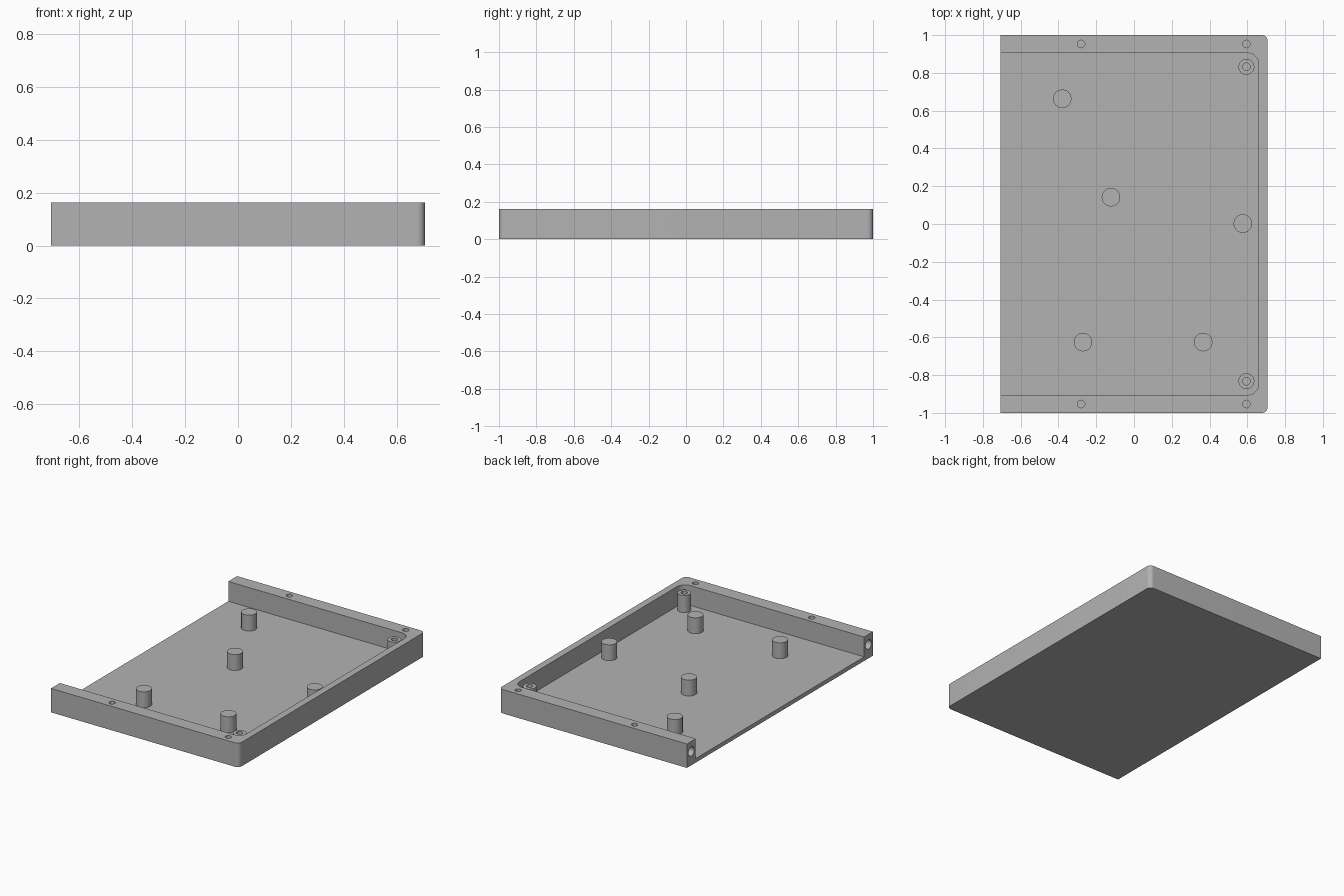
import bpy
import bmesh
from math import sin, cos, pi

if "Cube" in bpy.data.objects:
    bpy.data.objects.remove(bpy.data.objects["Cube"], do_unlink=True)

# Main dimensions
OPEN_X, END_X, HALF_Y = -0.707, 0.707, 1.0
HEIGHT, FLOOR = 0.163, 0.028
INNER_X, INNER_Y = 0.66, 0.905
POST_TOP, BOSS_TOP = 0.136, 0.145
HOLE_R, BOSS_X = 0.02, 0.595

grey = bpy.data.materials.new("plain grey")
grey.use_nodes = True
colour = (0.45, 0.45, 0.45, 1)
grey.diffuse_color = colour
grey.node_tree.nodes["Principled BSDF"].inputs["Base Color"].default_value = colour


def prism(name, outline, z0, z1):
    """Extrude a counter-clockwise outline from z0 to z1."""
    bm = bmesh.new()
    base = bm.faces.new([bm.verts.new((x, y, z0)) for x, y in outline])
    up = bmesh.ops.extrude_face_region(bm, geom=[base])["geom"]
    top = [v for v in up if isinstance(v, bmesh.types.BMVert)]
    bmesh.ops.translate(bm, verts=top, vec=(0, 0, z1 - z0))
    bmesh.ops.recalc_face_normals(bm, faces=bm.faces)
    mesh = bpy.data.meshes.new(name)
    bm.to_mesh(mesh)
    bm.free()
    mesh.materials.append(grey)
    obj = bpy.data.objects.new(name, mesh)
    bpy.context.collection.objects.link(obj)
    return obj


def rounded_end(x0, x1, half_y, r, steps=10):
    """Rectangle with both corners at x1 rounded."""
    arc = [(x1 - r + r * cos(a), half_y - r + r * sin(a))
           for a in (pi / 2 * i / steps for i in range(steps + 1))]
    mirrored = [(x, -y) for x, y in reversed(arc)]
    return [(x0, half_y), (x0, -half_y)] + mirrored + arc


def cylinder(name, x, y, z0, z1, r, sides=40):
    ring = [(x + r * cos(2 * pi * i / sides), y + r * sin(2 * pi * i / sides))
            for i in range(sides)]
    return prism(name, ring, z0, z1)


def cut(obj, cutter):
    """Subtract a cutter, then remove it."""
    cutter.hide_render = True
    mod = obj.modifiers.new("cut", "BOOLEAN")
    mod.operation = "DIFFERENCE"
    mod.solver = "EXACT"
    mod.object = cutter
    bpy.context.view_layer.objects.active = obj
    bpy.ops.object.modifier_apply(modifier=mod.name)
    bpy.data.objects.remove(cutter, do_unlink=True)


def smooth(obj):
    bpy.ops.object.select_all(action="DESELECT")
    obj.select_set(True)
    bpy.context.view_layer.objects.active = obj
    bpy.ops.object.shade_smooth_by_angle(angle=pi / 6)


# Tray: rounded slab hollowed out and open at one end
tray = prism("tray", rounded_end(OPEN_X, END_X, HALF_Y, 0.03), 0, HEIGHT)
cut(tray, prism("cavity_cutter", rounded_end(OPEN_X - 0.2, INNER_X, INNER_Y, 0.06),
                FLOOR, HEIGHT + 0.2))

for side in (-1, 1):
    wall_y = side * 0.953
    # Screw holes in the wall tops
    for x in (-0.28, BOSS_X):
        cut(tray, cylinder("hole_cutter", x, wall_y, 0.08, HEIGHT + 0.1, HOLE_R))
    # Wider bore in each open wall end, running along the wall
    bore = cylinder("bore_cutter", 0, 0, -0.15, 0.15, 0.031)
    bore.rotation_euler = (0, pi / 2, 0)
    bore.location = (OPEN_X, wall_y, 0.094)
    bpy.context.view_layer.update()
    cut(tray, bore)
smooth(tray)

# Hollow screw bosses in the two closed corners
for side, label in ((1, "back"), (-1, "front")):
    boss = cylinder(label + "_screw_boss", BOSS_X, side * 0.832, FLOOR - 0.01, BOSS_TOP, 0.042)
    cut(boss, cylinder("hole_cutter", BOSS_X, side * 0.832, 0.05, HEIGHT + 0.1, HOLE_R))
    smooth(boss)

# Solid support posts on the floor
posts = [(-0.38, 0.663), (-0.122, 0.142), (0.576, 0.002), (-0.27, -0.625), (0.366, -0.625)]
for i, (x, y) in enumerate(posts, 1):
    smooth(cylinder(f"support_post_{i}", x, y, FLOOR - 0.01, POST_TOP, 0.049))
